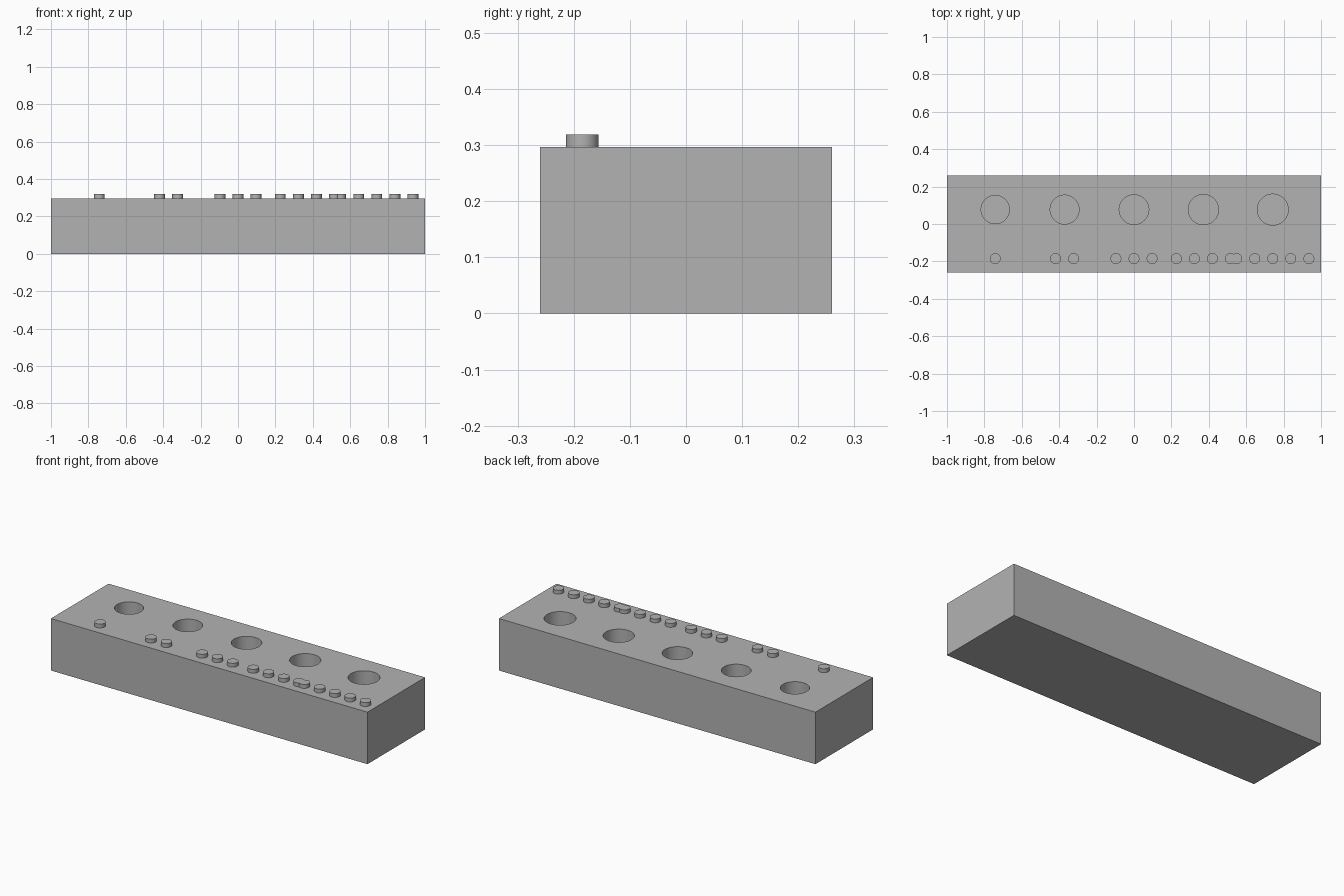
import bpy
import math

if "Cube" in bpy.data.objects:
    bpy.data.objects.remove(bpy.data.objects["Cube"])

grey = bpy.data.materials.new("plain grey")
grey.diffuse_color = (0.45, 0.45, 0.45, 1)
grey.use_nodes = True
grey.node_tree.nodes["Principled BSDF"].inputs["Base Color"].default_value = grey.diffuse_color

TOP, PITCH, STEP = 0.297, 0.371, 0.0965
HOLE_DEPTH = 0.22


def cylinder(name, x, y, z0, z1, r, sides):
    bpy.ops.mesh.primitive_cylinder_add(vertices=sides, radius=r, depth=z1 - z0,
                                        location=(x, y, (z0 + z1) / 2))
    ob = bpy.context.object
    ob.name = name
    ob.data.materials.append(grey)
    bpy.ops.object.shade_smooth_by_angle(angle=math.radians(30))
    return ob


# Solid block
bpy.ops.mesh.primitive_cube_add(size=1, location=(0, 0, TOP / 2))
block = bpy.context.object
block.name = "block"
block.scale = (2, 0.52, TOP)
bpy.ops.object.transform_apply(location=True, rotation=False, scale=True)
block.data.materials.append(grey)

for i in range(5):
    x = (i - 2) * PITCH
    # Blind round hole, slightly wider with each step
    cutter = cylinder("hole_cutter", x, 0.077, TOP - HOLE_DEPTH, TOP + 0.1,
                      0.0755 + 0.0018 * i, 64)
    mod = block.modifiers.new("hole", 'BOOLEAN')
    mod.operation = 'DIFFERENCE'
    mod.solver = 'EXACT'
    mod.object = cutter
    cutter.hide_render = True
    cutter.hide_set(True)
    # Row of counting studs in front of the hole: one, two, three...
    for k in range(i + 1):
        cylinder("counting_stud", x + (k - i / 2) * STEP, -0.185,
                 TOP - 0.01, 0.319, 0.029, 48)

# Keep the hole walls smooth and the rims sharp
bpy.context.view_layer.objects.active = block
bpy.ops.object.select_all(action='DESELECT')
block.select_set(True)
for mod in list(block.modifiers):
    bpy.ops.object.modifier_apply(modifier=mod.name)
bpy.ops.object.shade_smooth_by_angle(angle=math.radians(30))
